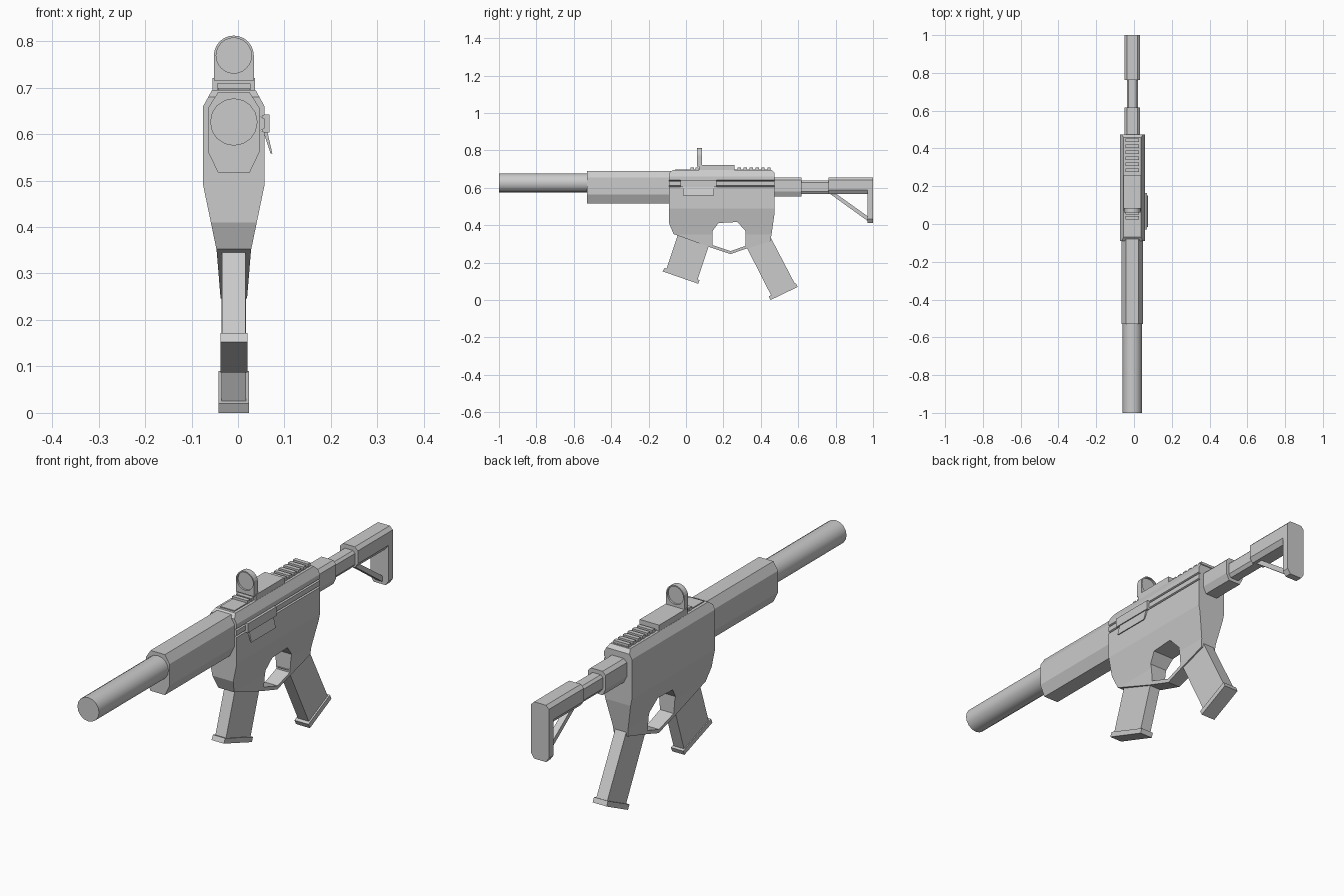
import bpy, bmesh, math
from mathutils import Vector

cube = bpy.data.objects.get("Cube")
if cube:
    bpy.data.objects.remove(cube, do_unlink=True)

CX = -0.009  # mid plane of the model
grey = bpy.data.materials.new("plain grey")
grey.use_nodes = True
grey.diffuse_color = (0.6, 0.6, 0.6, 1)
grey.node_tree.nodes["Principled BSDF"].inputs["Base Color"].default_value = grey.diffuse_color


def finish(name, bm):
    bmesh.ops.recalc_face_normals(bm, faces=bm.faces[:])
    mesh = bpy.data.meshes.new(name)
    bm.to_mesh(mesh)
    bm.free()
    mesh.materials.append(grey)
    ob = bpy.data.objects.new(name, mesh)
    bpy.context.collection.objects.link(ob)
    return ob


def side_prism(name, loops, half):
    """Side outline (y, z), with optional hole loops, given width in x."""
    bm = bmesh.new()
    for loop in loops:
        vs = [bm.verts.new((-half, y, z)) for y, z in loop]
        for a, b in zip(vs, vs[1:] + vs[:1]):
            bm.edges.new((a, b))
    bmesh.ops.triangle_fill(bm, use_beauty=True, edges=bm.edges[:])
    out = bmesh.ops.extrude_face_region(bm, geom=bm.faces[:])
    for v in out["geom"]:
        if isinstance(v, bmesh.types.BMVert):
            v.co.x = half
    bmesh.ops.dissolve_limit(bm, angle_limit=0.01, verts=bm.verts[:], edges=bm.edges[:])
    ob = finish(name, bm)
    ob.location.x = CX
    return ob


def length_prism(name, profile, y0, y1):
    """Cross-section (x, z) swept along y."""
    bm = bmesh.new()
    a = [bm.verts.new((x, y0, z)) for x, z in profile]
    b = [bm.verts.new((x, y1, z)) for x, z in profile]
    bm.faces.new(a)
    bm.faces.new(b)
    n = len(a)
    for i in range(n):
        j = (i + 1) % n
        bm.faces.new((a[i], a[j], b[j], b[i]))
    ob = finish(name, bm)
    ob.location.x = CX
    return ob


def chamfered(half, z0, z1, low, high, cut):
    """Symmetric section with chamfers of height low and high."""
    right = [(half - cut, z0), (half, z0 + low), (half, z1 - high), (half - cut, z1)]
    return right + [(-x, z) for x, z in reversed(right)]


def box(name, half, y0, y1, z0, z1):
    return side_prism(name, [[(y0, z0), (y1, z0), (y1, z1), (y0, z1)]], half)


# Receiver: side outline with the trigger opening, tapered by height
outline = [(-0.09, 0.68), (-0.07, 0.695), (0.458, 0.695), (0.473, 0.68), (0.473, 0.46),
           (0.452, 0.315), (0.318, 0.273), (0.238, 0.246), (0.125, 0.283),
           (-0.067, 0.353), (-0.09, 0.41)]
hole = [(0.142, 0.294), (0.142, 0.369), (0.174, 0.412), (0.275, 0.417), (0.318, 0.369),
        (0.318, 0.289), (0.238, 0.262)]
receiver = side_prism("receiver", [outline, hole], 1.0)
taper = [(0.24, 0.028), (0.35, 0.037), (0.49, 0.066), (0.66, 0.066), (0.70, 0.044)]
grooves = [0.608, 0.637]  # thin slots along the left side


def width(z):
    for (a, wa), (b, wb) in zip(taper, taper[1:]):
        if z <= b:
            return wa + (wb - wa) * (z - a) / (b - a)
    return taper[-1][1]


bm = bmesh.new()
bm.from_mesh(receiver.data)
cuts = [z for z, w in taper[1:-1]] + [g + d for g in grooves for d in (-0.004, 0, 0.004)]
for z in cuts:
    bmesh.ops.bisect_plane(bm, geom=bm.verts[:] + bm.edges[:] + bm.faces[:],
                           plane_co=(0, 0, z), plane_no=(0, 0, 1))
for v in bm.verts:
    w = width(v.co.z)
    if v.co.x > 0 and any(abs(v.co.z - g) < 0.001 for g in grooves):
        w -= 0.008
    v.co.x = math.copysign(w, v.co.x)
bmesh.ops.triangulate(bm, faces=[f for f in bm.faces if len(f.verts) > 4])
bm.to_mesh(receiver.data)
bm.free()

# Bolt block and hinged port cover on the left side
bolt = box("bolt_block", 0.008, -0.03, 0.163, 0.603, 0.642)
bolt.location.x = 0.06
length_prism("port_cover", [(0.062, 0.61), (0.071, 0.61), (0.083, 0.558), (0.079, 0.558)],
             -0.015, 0.15)

# Handguard and muzzle tube
length_prism("handguard", chamfered(0.056, 0.517, 0.69, 0.046, 0.035, 0.022), -0.53, -0.08)
bm = bmesh.new()
bmesh.ops.create_cone(bm, cap_ends=True, segments=16, radius1=0.051, radius2=0.051, depth=0.49)
tube = finish("muzzle_tube", bm)
tube.rotation_euler.x = math.pi / 2
tube.location = (CX, -0.755, 0.626)
bpy.context.view_layer.objects.active = tube
tube.select_set(True)
bpy.ops.object.shade_smooth_by_angle(angle=math.radians(40))
tube.select_set(False)

# Top rail with teeth and sight base
box("rail_base", 0.034, -0.06, 0.455, 0.69, 0.699)
for i, y in enumerate([0.025, 0.05] + [0.275 + 0.032 * k for k in range(6)]):
    box(f"rail_tooth_{i + 1}", 0.036, y, y + 0.018, 0.695, 0.709)
box("sight_base", 0.046, 0.07, 0.26, 0.69, 0.721)

# Round sight: arch-shaped frame with a recessed lens
arch = [(0.043 * math.cos(t), 0.769 + 0.043 * math.sin(t))
        for t in [math.pi * k / 12 for k in range(13)]]
arch = [(0.043, 0.715)] + arch + [(-0.043, 0.715)]
sight = length_prism("sight_frame", arch, 0.06, 0.086)
bm = bmesh.new()
bmesh.ops.create_cone(bm, cap_ends=True, segments=24, radius1=0.038, radius2=0.038, depth=0.02)
for side, y in (("front", 0.058), ("rear", 0.088)):
    cutter = finish(f"lens_cutter_{side}", bm.copy())
    cutter.rotation_euler.x = math.pi / 2
    cutter.location = (CX, y, 0.769)
    cutter.hide_render = True
    cutter.hide_set(True)
    mod = sight.modifiers.new("lens recess", "BOOLEAN")
    mod.object = cutter
    mod.operation = "DIFFERENCE"
bm.free()

# Magazine and grip, each with a base plate
side_prism("magazine", [[(-0.04, 0.36), (0.125, 0.30), (0.06, 0.105), (-0.105, 0.165)]], 0.025)
side_prism("magazine_base", [[(-0.115, 0.172), (0.073, 0.106), (0.065, 0.087), (-0.125, 0.153)]], 0.029)
side_prism("grip", [[(0.315, 0.30), (0.45, 0.34), (0.583, 0.085), (0.455, 0.025)]], 0.026)
side_prism("grip_base", [[(0.442, 0.02), (0.588, 0.09), (0.597, 0.07), (0.452, 0.0)]], 0.033)

# Stock: collar, thin tube, body, butt plate and diagonal strut
length_prism("stock_collar", chamfered(0.042, 0.553, 0.655, 0.028, 0.014, 0.014), 0.46, 0.617)
length_prism("stock_tube", chamfered(0.029, 0.567, 0.638, 0.014, 0.01, 0.01), 0.61, 0.78)
length_prism("stock_body", chamfered(0.042, 0.567, 0.656, 0.02, 0.014, 0.014), 0.763, 0.98)
length_prism("butt_plate", chamfered(0.042, 0.413, 0.656, 0.02, 0.014, 0.014), 0.97, 1.0)
side_prism("stock_strut", [[(0.767, 0.57), (0.80, 0.57), (0.975, 0.445), (0.975, 0.42)]], 0.014)
